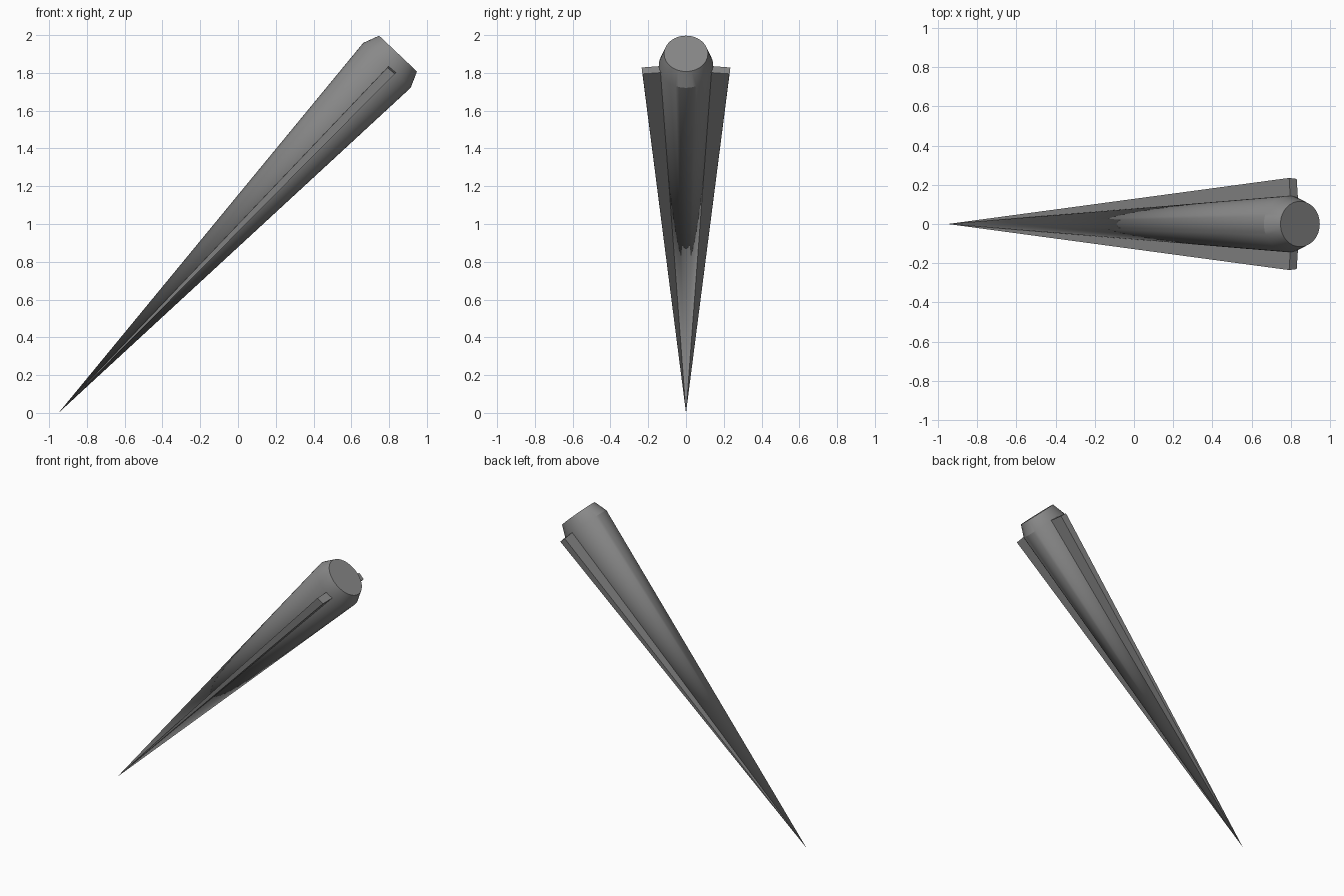
import bpy, bmesh, math
from mathutils import Vector, Matrix

if "Cube" in bpy.data.objects:
    bpy.data.objects.remove(bpy.data.objects["Cube"])

# Local frame: axis runs from the pointed tip up to the blunt end
tip = Vector((-0.95, 0, 0.0))
axis = (Vector((0.85, 0, 1.905)) - tip).normalized()
side = Vector((0, 1, 0))
under = side.cross(axis)          # points forward and down
if under.z > 0:
    under = -under

grey = bpy.data.materials.new("dark_grey")
grey.diffuse_color = (0.25, 0.25, 0.25, 1)
grey.use_nodes = True
grey.node_tree.nodes["Principled BSDF"].inputs["Base Color"].default_value = grey.diffuse_color


def place(u, v, a):
    return tip + side * u + under * v + axis * a


def finish(bm, name):
    bmesh.ops.recalc_face_normals(bm, faces=bm.faces)
    mesh = bpy.data.meshes.new(name)
    bm.to_mesh(mesh)
    bm.free()
    mesh.materials.append(grey)
    obj = bpy.data.objects.new(name, mesh)
    bpy.context.collection.objects.link(obj)
    return obj


# Spike body: oval cone with a bevelled blunt end
SEG = 48
bm = bmesh.new()
point = bm.verts.new(place(0, 0, 0))
rings = []
for a, ru, rv in [(2.531, 0.144, 0.173), (2.617, 0.116, 0.138)]:
    rings.append([bm.verts.new(place(ru * math.cos(t), rv * math.sin(t), a))
                  for t in (2 * math.pi * i / SEG for i in range(SEG))])
for i in range(SEG):
    j = (i + 1) % SEG
    bm.faces.new((point, rings[0][j], rings[0][i]))
    bm.faces.new((rings[0][i], rings[0][j], rings[1][j], rings[1][i]))
bm.faces.new(rings[1])
body = finish(bm, "spike_body")
bpy.context.view_layer.objects.active = body
body.select_set(True)
bpy.ops.object.shade_smooth_by_angle(angle=math.radians(25))
body.select_set(False)

# Side fins: thin wedges tapering to the tip, ends square to the outer edge
for s, name in ((1, "left_fin"), (-1, "right_fin")):
    bm = bmesh.new()
    apex = bm.verts.new(place(0, 0, 0))
    base = [bm.verts.new(place(s * u, v, a)) for u, v, a in
            [(0, 0.007, 2.547), (0.235, 0.010, 2.525),
             (0.230, 0.061, 2.527), (0, 0.061, 2.549)]]
    bm.faces.new(base)
    for i in range(4):
        bm.faces.new((apex, base[i], base[(i + 1) % 4]))
    finish(bm, name)
